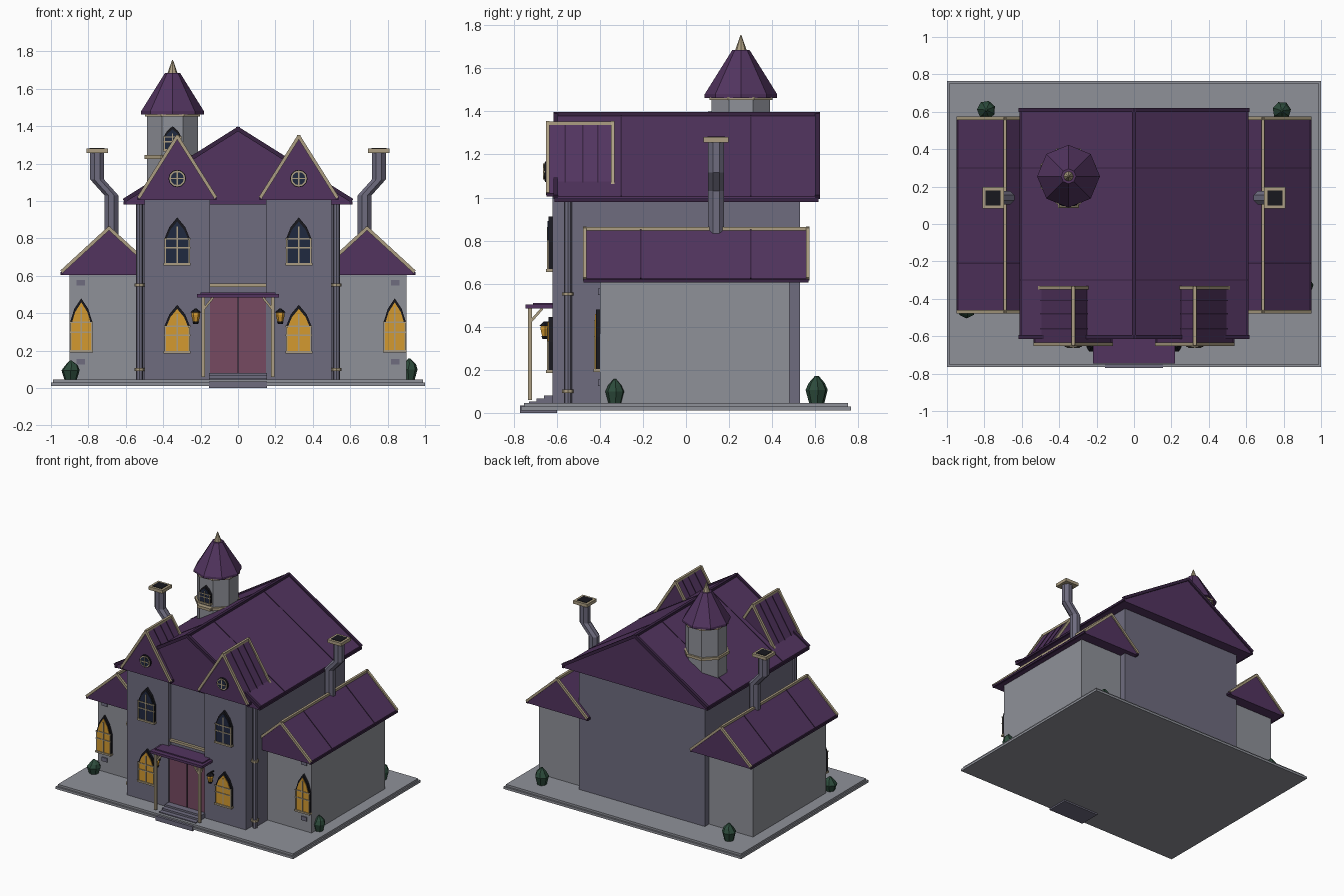
import bpy, bmesh, math, random
from mathutils import Vector

if "Cube" in bpy.data.objects:
    bpy.data.objects.remove(bpy.data.objects["Cube"])

random.seed(4)


def material(name, rgb):
    m = bpy.data.materials.new(name)
    m.diffuse_color = (*[((c / 255 + 0.055) / 1.055) ** 2.4 for c in rgb], 1)
    m.use_nodes = True
    m.node_tree.nodes["Principled BSDF"].inputs["Base Color"].default_value = m.diffuse_color
    return m


ROOF = material("plum roof", (82, 52, 95))
EDGE = material("dark plum edging", (56, 35, 66))
WALL = material("slate wall", (110, 108, 127))
STONE = material("pale stone", (143, 145, 153))
TRIM = material("tan trim", (172, 158, 130))
GLOW = material("amber glass", (212, 154, 48))
NIGHT = material("navy glass", (32, 41, 64))
BLACK = material("black iron", (24, 24, 30))
ROSE = material("rose door", (118, 74, 97))
LEAF = material("green leaf", (45, 76, 60))


def finish(name, bm, mat):
    bmesh.ops.recalc_face_normals(bm, faces=bm.faces)
    me = bpy.data.meshes.new(name)
    bm.to_mesh(me)
    bm.free()
    me.materials.append(mat)
    ob = bpy.data.objects.new(name, me)
    bpy.context.collection.objects.link(ob)
    return ob


def prism(name, pts, y0, y1, mat):
    """Profile in x and z, extruded along y."""
    bm = bmesh.new()
    face = bm.faces.new([bm.verts.new((x, y0, z)) for x, z in pts])
    out = bmesh.ops.extrude_face_region(bm, geom=[face])["geom"]
    bmesh.ops.translate(bm, vec=(0, y1 - y0, 0),
                        verts=[v for v in out if isinstance(v, bmesh.types.BMVert)])
    return finish(name, bm, mat)


def box(name, x0, x1, y0, y1, z0, z1, mat):
    return prism(name, [(x0, z0), (x1, z0), (x1, z1), (x0, z1)], y0, y1, mat)


def rings(name, levels, n, mat, turn=0.0):
    """Capped n-sided tube through (x, y, z, radius) levels."""
    bm = bmesh.new()
    loops = [[bm.verts.new((x + r * math.cos(turn + math.tau * i / n),
                            y + r * math.sin(turn + math.tau * i / n), z))
              for i in range(n)] for x, y, z, r in levels]
    for a, b in zip(loops, loops[1:]):
        for i in range(n):
            j = (i + 1) % n
            bm.faces.new((a[i], a[j], b[j], b[i]))
    bm.faces.new(loops[0])
    bm.faces.new(loops[-1])
    return finish(name, bm, mat)


def bar(name, a, b, w, mat):
    """Square bar from a to b."""
    a, b = Vector(a), Vector(b)
    d = (b - a).normalized()
    s = d.cross(Vector((0, 1, 0)) if abs(d.y) < 0.9 else Vector((0, 0, 1))).normalized()
    t = d.cross(s)
    bm = bmesh.new()
    for p in (a - d * w * 0.3, b + d * w * 0.3):
        for u, v in ((1, 1), (1, -1), (-1, -1), (-1, 1)):
            bm.verts.new(p + (s * u + t * v) * w / 2)
    bm.verts.ensure_lookup_table()
    v = bm.verts
    for f in ((0, 1, 2, 3), (4, 5, 6, 7), (0, 1, 5, 4), (1, 2, 6, 5), (2, 3, 7, 6), (3, 0, 4, 7)):
        bm.faces.new([v[i] for i in f])
    return finish(name, bm, mat)


def gable(name, cx, half, z0, eave, top, y0, y1, edging, w, seams):
    """Solid gable roof with rake, ridge and panel seam bars."""
    prism(name, [(cx - half, z0), (cx + half, z0), (cx + half, eave), (cx, top), (cx - half, eave)],
          y0, y1, ROOF)
    for s in (-1, 1):
        for y in (y0, y1):
            bar(name + "_rake", (cx, y, top), (cx + s * half, y, eave), w, edging)
        for y in seams:
            bar(name + "_seam", (cx, y, top), (cx + s * half, y, eave), 0.006, EDGE)
        bar(name + "_eave", (cx + s * half, y0, z0 + 0.008), (cx + s * half, y1, z0 + 0.008), 0.016, EDGE)
    bar(name + "_ridge", (cx, y0, top), (cx, y1, top), w, edging)


def arch(cx, z0, z1, hw):
    h = z1 - z0
    return [(cx - hw, z0), (cx + hw, z0), (cx + hw, z0 + h * 0.55),
            (cx + hw * 0.62, z0 + h * 0.8), (cx, z1),
            (cx - hw * 0.62, z0 + h * 0.8), (cx - hw, z0 + h * 0.55)]


def window(name, cx, y, z0, z1, hw, glass, k=1.0):
    """Pointed window: iron surround, glass, cross bars, frame and sill."""
    h = z1 - z0
    prism(name + "_surround", arch(cx, z0, z1, hw), y - 0.018, y + 0.02, BLACK)
    prism(name + "_glass", arch(cx, z0 + 0.008 * k, z1 - 0.022 * k, hw - 0.008 * k),
          y - 0.022, y, glass)
    b, f = 0.007 * k, y - 0.023
    bar(name + "_mullion", (cx, f, z0), (cx, f, z1 - 0.05 * k), b, TRIM)
    for q in (0.36, 0.55):
        bar(name + "_crossbar", (cx - hw, f, z0 + h * q), (cx + hw, f, z0 + h * q), b, TRIM)
    for s in (-1, 1):
        bar(name + "_jamb", (cx + s * (hw - 0.004), f, z0), (cx + s * (hw - 0.004), f, z0 + h * 0.55), b, TRIM)
    box(name + "_sill", cx - hw - 0.004, cx + hw + 0.004, y - 0.03, y, z0 - 0.005, z0 + 0.008, TRIM)


# Plinth and steps
box("plinth_lower", -1, 1, -0.765, 0.765, 0.012, 0.03, STONE)
box("plinth_upper", -0.99, 0.99, -0.752, 0.752, 0.03, 0.045, STONE)
box("step_base", -0.155, 0.155, -0.77, -0.6, 0.0, 0.034, WALL)
for i in range(3):
    box("step", -0.155, 0.155, -0.73 + i * 0.035, -0.55, 0.03, 0.052 + i * 0.014, WALL)

# Main house
box("main_walls", -0.53, 0.53, -0.53, 0.53, 0.04, 1.0, WALL)
box("entrance_wall", -0.15, 0.15, -0.59, -0.5, 0.04, 1.0, WALL)
gable("main_roof", 0, 0.605, 0.98, 1.005, 1.385, -0.605, 0.61, EDGE, 0.022, (-0.3, 0.3))

# Door with centre gap and knobs
box("door", -0.155, 0.155, -0.612, -0.58, 0.08, 0.485, ROSE)
box("door_gap", -0.002, 0.002, -0.614, -0.6, 0.08, 0.485, BLACK)
box("door_beam", -0.15, 0.15, -0.61, -0.58, 0.54, 0.558, TRIM)

# Porch canopy
bm_top = box("porch_canopy", -0.22, 0.22, -0.745, -0.58, 0.485, 0.503, ROOF)
box("porch_canopy_top", -0.2, 0.2, -0.71, -0.58, 0.503, 0.511, ROOF)

for s in (-1, 1):
    # Front bays and dormers
    bx = s * 0.325
    box("bay_walls", bx - 0.175, bx + 0.175, -0.62, -0.5, 0.04, 1.02, WALL)
    gable("dormer_roof", bx, 0.203, 1.005, 1.022, 1.345, -0.642, -0.34, TRIM, 0.018, (-0.56, -0.48, -0.41))
    window("lower_window", bx, -0.62, 0.19, 0.445, 0.068, GLOW)
    window("upper_window", bx, -0.62, 0.66, 0.912, 0.068, NIGHT)

    # Round dormer window
    for nm, r, y, m in (("round_frame", 0.047, -0.655, BLACK), ("round_rim", 0.043, -0.657, TRIM),
                        ("round_glass", 0.035, -0.66, NIGHT)):
        prism(nm, [(bx + r * math.cos(math.tau * i / 12), 1.12 + r * math.sin(math.tau * i / 12))
                   for i in range(12)], y, -0.63, m)
    bar("round_bar", (bx - 0.035, -0.66, 1.12), (bx + 0.035, -0.66, 1.12), 0.007, TRIM)
    bar("round_bar", (bx, -0.66, 1.085), (bx, -0.66, 1.155), 0.007, TRIM)

    # Downspout with clamps
    px = s * 0.527
    rings("downspout", [(px, -0.548, 0.045, 0.018), (px, -0.548, 0.99, 0.018)], 8, WALL)
    for z in (0.1, 0.552):
        rings("pipe_clamp", [(px, -0.548, z - 0.008, 0.027), (px, -0.548, z + 0.008, 0.027)], 8, TRIM)

    # Side wing
    wx = s * 0.69
    box("wing_walls", *sorted((s * 0.48, s * 0.9)), -0.4, 0.48, 0.04, 0.63, STONE)
    gable("wing_roof", wx, 0.25, 0.605, 0.625, 0.855, -0.47, 0.565, TRIM, 0.018, (-0.21, 0.3))
    window("wing_window", s * 0.838, -0.4, 0.195, 0.48, 0.06, GLOW)
    for z in (0.14, 0.563):
        box("wall_block", s * 0.84 - 0.023, s * 0.84 + 0.023, -0.408, -0.39, z - 0.015, z + 0.015, WALL)

    # Crooked chimney
    a, b = s * 0.677, s * 0.753
    if s < 0:
        a, b = -0.677, -0.753
    rings("chimney_pipe", [(a, 0.14, 0.78, 0.04), (a, 0.14, 1.03, 0.04),
                           (b, 0.14, 1.115, 0.04), (b, 0.14, 1.26, 0.04)], 8, WALL, math.pi / 8)
    box("chimney_cap", b - 0.058, b + 0.058, 0.082, 0.198, 1.256, 1.28, TRIM)
    box("chimney_opening", b - 0.04, b + 0.04, 0.1, 0.18, 1.27, 1.283, BLACK)

    # Porch post and bracket
    bar("porch_post", (s * 0.185, -0.725, 0.065), (s * 0.185, -0.725, 0.485), 0.018, TRIM)
    bar("porch_bracket", (s * 0.185, -0.725, 0.42), (s * 0.135, -0.725, 0.482), 0.012, TRIM)
    bar("porch_bracket_side", (s * 0.185, -0.725, 0.42), (s * 0.185, -0.67, 0.482), 0.012, TRIM)

    # Lantern
    lx, ly = s * 0.226, -0.655
    rings("lantern_glass", [(lx, ly, 0.355, 0.015), (lx, ly, 0.39, 0.024), (lx, ly, 0.405, 0.022)], 6, GLOW)
    rings("lantern_cap", [(lx, ly, 0.403, 0.03), (lx, ly, 0.425, 0.006)], 6, BLACK)
    rings("lantern_base", [(lx, ly, 0.343, 0.013), (lx, ly, 0.356, 0.019)], 6, BLACK)
    bar("lantern_arm", (lx, ly, 0.42), (lx, -0.615, 0.42), 0.008, BLACK)

# Tower
tx, ty, t8 = -0.35, 0.255, math.pi / 8
rings("tower_walls", [(tx, ty, 1.0, 0.147), (tx, ty, 1.47, 0.147)], 8, STONE, t8)
rings("tower_band", [(tx, ty, 1.225, 0.162), (tx, ty, 1.245, 0.162)], 8, TRIM, t8)
rings("tower_cornice", [(tx, ty, 1.452, 0.158), (tx, ty, 1.466, 0.158)], 8, TRIM, t8)
rings("tower_roof", [(tx, ty, 1.463, 0.168), (tx, ty, 1.48, 0.168), (tx, ty, 1.685, 0.04)], 8, ROOF)
rings("tower_spire", [(tx, ty, 1.68, 0.028), (tx, ty, 1.755, 0.002)], 8, TRIM)
window("tower_window", tx, ty - 0.136, 1.27, 1.4, 0.048, NIGHT, 0.8)
box("tower_balcony", tx - 0.055, tx + 0.055, 0.085, 0.14, 1.225, 1.245, TRIM)

# Faceted bushes
for x, y, r, h in ((-0.895, -0.455, 0.05, 0.105), (0.915, -0.33, 0.045, 0.115),
                   (-0.79, 0.61, 0.05, 0.13), (0.79, 0.605, 0.05, 0.13)):
    rings("bush", [(x, y, 0.042, r * 0.65), (x, y, 0.042 + h * 0.5, r),
                   (x + 0.005, y, 0.042 + h * 0.75, r * 0.7), (x, y, 0.042 + h, 0.006)],
          7, LEAF, random.random())
